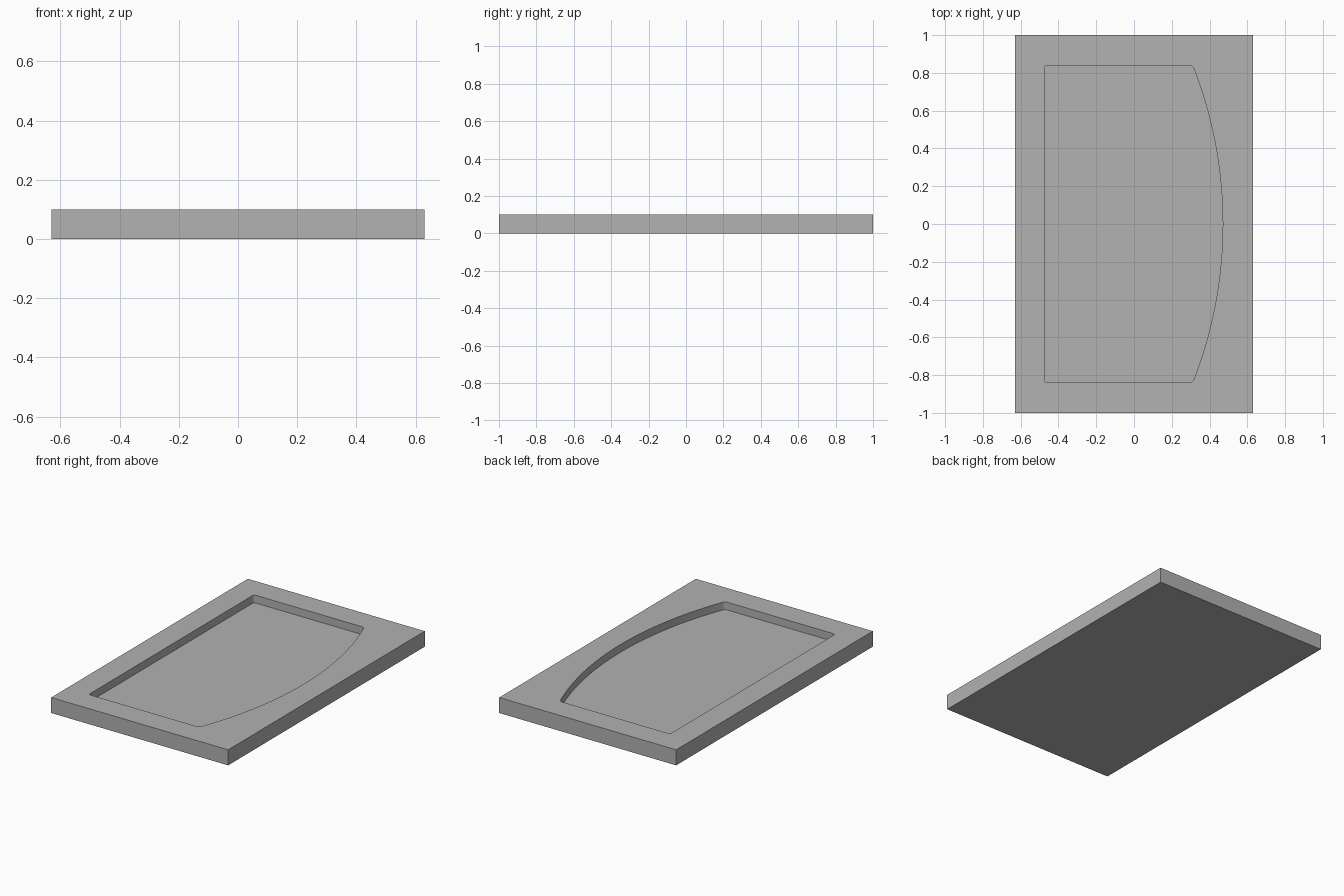
import bpy, bmesh, math

if "Cube" in bpy.data.objects:
    bpy.data.objects.remove(bpy.data.objects["Cube"], do_unlink=True)

WIDTH, LENGTH, HEIGHT = 1.26, 2.0, 0.10
FLOOR = 0.05                      # height of the recess floor
LEFT, SHOULDER, BULGE, HALF = -0.475, 0.31, 0.47, 0.84
CORNER = 0.015

grey = bpy.data.materials.new("mid grey")
grey.use_nodes = True
colour = (0.445, 0.445, 0.445, 1)
grey.diffuse_color = colour
grey.node_tree.nodes["Principled BSDF"].inputs["Base Color"].default_value = colour


def make_object(name, bm):
    mesh = bpy.data.meshes.new(name)
    bmesh.ops.recalc_face_normals(bm, faces=bm.faces)
    bm.to_mesh(mesh)
    bm.free()
    mesh.materials.append(grey)
    obj = bpy.data.objects.new(name, mesh)
    bpy.context.collection.objects.link(obj)
    return obj


# Rectangular slab
bm = bmesh.new()
bmesh.ops.create_cube(bm, size=1)
bmesh.ops.scale(bm, vec=(WIDTH, LENGTH, HEIGHT), verts=bm.verts)
bmesh.ops.translate(bm, vec=(0, 0, HEIGHT / 2), verts=bm.verts)
tray = make_object("recessed_tray", bm)

# Recess outline: three straight sides and one shallow arc
sag = BULGE - SHOULDER
radius = (HALF ** 2 + sag ** 2) / (2 * sag)
sweep = math.asin(HALF / radius)
steps = 32
outline = [(LEFT, HALF), (LEFT, -HALF)]
for i in range(steps + 1):
    a = sweep * (2 * i / steps - 1)
    outline.append((BULGE - radius + radius * math.cos(a), radius * math.sin(a)))

bm = bmesh.new()
verts = [bm.verts.new((x, y, FLOOR)) for x, y in outline]
bm.faces.new(verts)

# Small rounded corners, then extrude up through the top
corners = [verts[0], verts[1], verts[2], verts[-1]]
bmesh.ops.bevel(bm, geom=corners, offset=CORNER, segments=4, profile=0.5,
                affect='VERTICES')
ext = bmesh.ops.extrude_face_region(bm, geom=bm.faces[:])
top = [g for g in ext["geom"] if isinstance(g, bmesh.types.BMVert)]
bmesh.ops.translate(bm, vec=(0, 0, HEIGHT), verts=top)
cutter = make_object("recess_cutter", bm)
cutter.hide_render = True

# Cut the recess and drop the cutter
mod = tray.modifiers.new("recess", 'BOOLEAN')
mod.operation = 'DIFFERENCE'
mod.solver = 'EXACT'
mod.object = cutter
bpy.ops.object.select_all(action='DESELECT')
tray.select_set(True)
bpy.context.view_layer.objects.active = tray
bpy.ops.object.modifier_apply(modifier=mod.name)
bpy.data.objects.remove(cutter, do_unlink=True)
bpy.ops.object.shade_smooth_by_angle(angle=math.radians(30))
